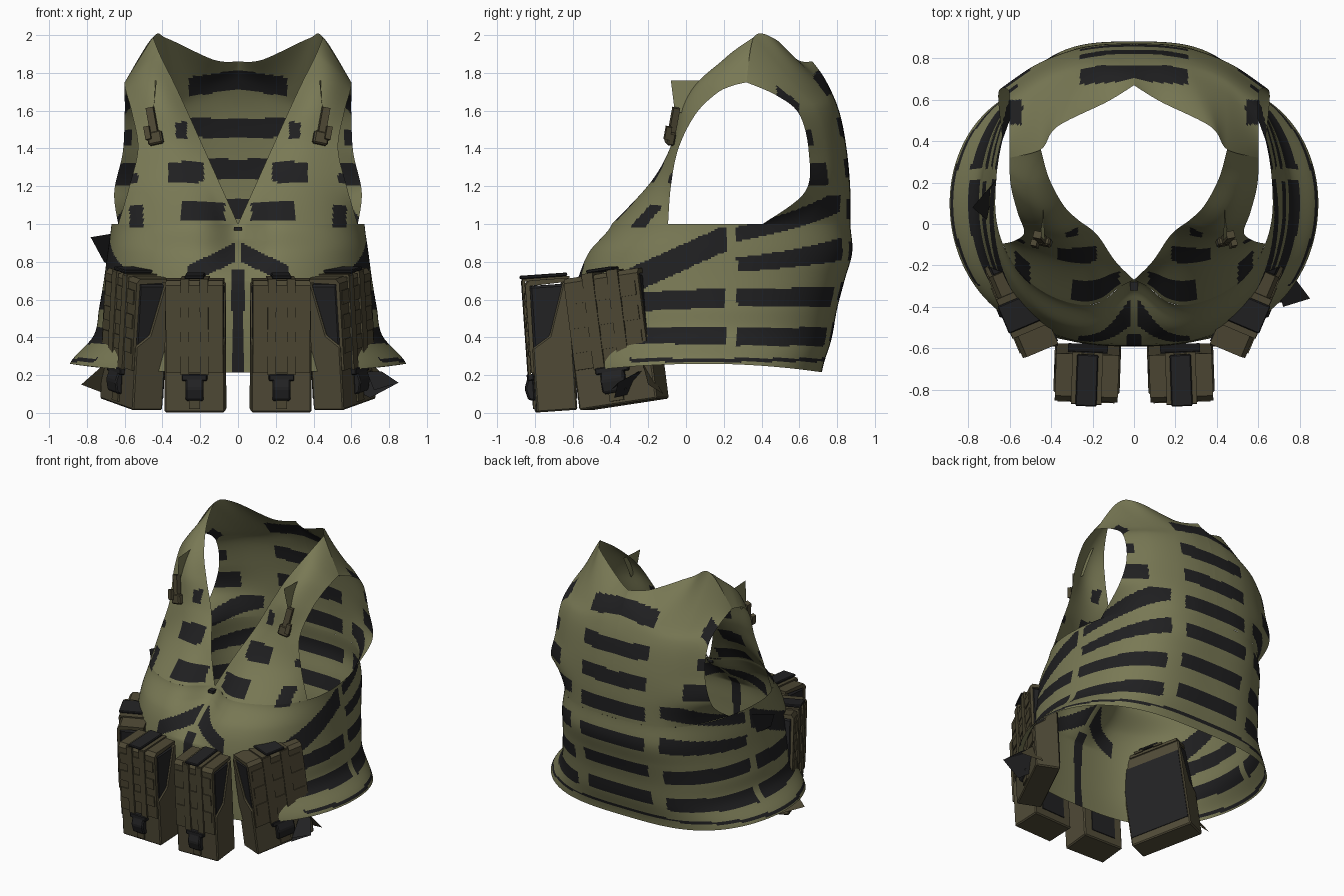
import bpy, bmesh
from math import sin, cos, radians, pi, exp
from mathutils import Vector, Matrix

if "Cube" in bpy.data.objects:
    bpy.data.objects.remove(bpy.data.objects["Cube"], do_unlink=True)


def material(name, rgb):
    m = bpy.data.materials.new(name)
    m.use_nodes = True
    m.diffuse_color = (*rgb, 1)
    m.node_tree.nodes["Principled BSDF"].inputs["Base Color"].default_value = (*rgb, 1)
    return m


OLIVE = material("olive cloth", (0.19, 0.19, 0.09))
BLACK = material("black stripe", (0.014, 0.014, 0.015))
BROWN = material("brown webbing", (0.075, 0.064, 0.034))
DRAB = material("drab pocket", (0.08, 0.069, 0.038))
METAL = material("dark plastic", (0.016, 0.016, 0.017))


def finish(name, bm, mats, smooth=False):
    me = bpy.data.meshes.new(name)
    bm.to_mesh(me)
    bm.free()
    for m in mats:
        me.materials.append(m)
    for p in me.polygons:
        p.use_smooth = smooth
    ob = bpy.data.objects.new(name, me)
    bpy.context.collection.objects.link(ob)
    return ob


def spline(pts, t):
    """Smooth curve through the points, t from 0 to 1."""
    n = len(pts) - 1
    i = min(int(t * n), n - 1)
    f = t * n - i
    a, b, c, d = (pts[max(0, min(n, i + k))] for k in (-1, 0, 1, 2))
    return b + ((c - a) * f + (a * 2 - b * 5 + c * 4 - d) * f * f
                + (b * 3 - a - c * 3 + d) * f ** 3) * 0.5


# ---- Stripe pattern ----
CHEST_PATCHES = [(0.18, 0.37, 1.22, 1.33), (0.27, 0.33, 1.45, 1.54), (0.5, 0.575, 0.98, 1.1),
                 (0.07, 0.3, 1.02, 1.12), (0, 0.032, 0.2, 0.76), (0.53, 0.57, 1.22, 1.27)]


def is_stripe(p):
    x, y, z = p
    if z < 0.34 and y > -0.3:                      # hem
        return 0.27 < z < 0.29
    if y > 0.27:
        if x < 0.26:                               # centre back
            arch = 0.04 * (1 - x / 0.26) if z > 1.6 else 0
            return z < 1.82 and (z - arch - 0.378) % 0.216 < 0.102
        if z > 1.15:                               # patches beside the armhole
            rear = y > 0.62 and (x > 0.5 and 1.2 < z < 1.32 or x > 0.56 and 1.42 < z < 1.5)
            return rear or (0.48 < y < 0.6 and abs(z - 2.084 + 0.8 * y) < 0.035)
        rise = max(0, z - 0.65) * 0.9 * (y - 0.6)  # rear sides
        return x > 0.36 and (z - rise - 0.355) % 0.21 < 0.097
    if y > -0.4 and x > 0.45 and z < 0.98:         # front sides
        if y > 0.21:
            return False
        return (abs(z - 0.41) < 0.045 or abs(z - 0.6 - 0.05 * y) < 0.05
                or abs(z - 0.83 - 0.45 * y) < 0.07)
    if y < 0.05:                                   # chest
        if 0.015 < x < 0.27 and abs(z - 0.86 + 0.5 * x) < 0.05:
            return True
        return any(a < x < b and c < z < d for a, b, c, d in CHEST_PATCHES)
    return False


def cloth(name, f, nu, nv):
    """Half panel from a surface function, striped and mirrored."""
    bm = bmesh.new()
    grid = [[bm.verts.new(f(i / nu, j / nv)) for i in range(nu + 1)] for j in range(nv + 1)]
    for j in range(nv):
        for i in range(nu):
            face = bm.faces.new((grid[j][i], grid[j][i + 1], grid[j + 1][i + 1], grid[j + 1][i]))
            face.material_index = int(is_stripe(face.calc_center_median()))
    bmesh.ops.recalc_face_normals(bm, faces=bm.faces)
    ob = finish(name, bm, (OLIVE, BLACK), True)
    mod = ob.modifiers.new("mirror", "MIRROR")
    mod.merge_threshold = 0.002


def loft(name, rows, nu, nv):
    cloth(name, lambda u, v: spline([spline(c, v) for c in zip(*rows)], u), nu, nv)


# ---- Lower body band: half width, front y, back y at even heights ----
BAND = [Vector(r) for r in ((0.89, -0.58, 0.72), (0.765, -0.59, 0.77), (0.735, -0.59, 0.8),
                            (0.71, -0.58, 0.84), (0.69, -0.53, 0.88), (0.67, -0.41, 0.87))]


def band(u, v):
    # even spacing along the squarish section, front then back
    a = pi / 2 * (2 * u) ** 1.45 if u < 0.5 else pi - pi / 2 * (2 - 2 * u) ** 1.45
    width, front, back = spline(BAND, v)
    z = 0.26 + 0.74 * v - 0.045 * cos(a) ** 2 * (1 - v) ** 4
    x = width * max(0, sin(a)) ** (0.63 if u > 0.5 else 0.7)
    y = 0.1 - ((0.1 - front) if u < 0.5 else (back - 0.1)) * cos(a)
    if u < 0.5:                                    # hollow between the chest halves
        y += 0.14 * exp(-(x / 0.13) ** 2) * max(0, min(1, (v - 0.6) * 3.5))
    return Vector((x, y, z))


cloth("lower_body", band, 210, 80)

# ---- Front straps: inner edge, outer edge, bulge ----
STRAP = [((0.09, -0.18, 1.2), (0.575, -0.08, 1.2), 0.05),
         ((0.18, -0.05, 1.4), (0.53, -0.04, 1.4), 0.035),
         ((0.27, 0.02, 1.6), (0.56, 0.05, 1.58), 0.06),
         ((0.34, 0.09, 1.75), (0.59, 0.16, 1.69), 0.06),
         ((0.41, 0.22, 1.89), (0.6, 0.24, 1.73), 0.04),
         ((0.45, 0.36, 1.99), (0.6, 0.32, 1.75), 0.0)]
N = 10
strap_rows = [[band(0.41 * k / N, 1) for k in range(N + 1)]]
for inner, outer, bulge in STRAP:
    strap_rows.append([Vector(inner).lerp(Vector(outer), k / N)
                       + Vector((0, -1, 0.4)) * bulge * sin(pi * k / N) for k in range(N + 1)])
loft("front_strap", strap_rows, 50, 90)

# ---- Upper back: centre y and z, then armhole edge ----
BACK = [(0.87, 1.18, 0.655, 0.63, 1.17), (0.85, 1.4, 0.61, 0.65, 1.38),
        (0.81, 1.6, 0.6, 0.6, 1.58), (0.74, 1.76, 0.6, 0.48, 1.68)]
NECK = [(0, 0.67, 1.86), (0.13, 0.59, 1.87), (0.37, 0.47, 1.98), (0.45, 0.36, 1.99), (0.6, 0.32, 1.75)]
back_rows = [[band(1 - 0.406 * k / 4, 1) for k in range(5)]]
for cy, cz, ox, oy, oz in BACK:
    back_rows.append([Vector((ox * t, cy + (oy - cy) * t ** 2.6, cz + (oz - cz) * t))
                      for t in (k / 4 for k in range(5))])
back_rows.append([Vector(p) for p in NECK])
loft("upper_back", back_rows, 80, 90)


# ---- Hard parts ----
def prism(name, profile, width, mat, M=Matrix(), x=0, bevel=0.0):
    """Side profile (y, z) extruded across x."""
    bm = bmesh.new()
    face = bm.faces.new([bm.verts.new((x - width / 2, y, z)) for y, z in profile])
    new = bmesh.ops.extrude_face_region(bm, geom=[face])["geom"]
    bmesh.ops.translate(bm, vec=(width, 0, 0), verts=[v for v in new if isinstance(v, bmesh.types.BMVert)])
    bmesh.ops.recalc_face_normals(bm, faces=bm.faces)
    if bevel:
        bmesh.ops.bevel(bm, geom=bm.edges[:], offset=bevel, segments=1, affect="EDGES")
    bm.transform(M)
    finish(name, bm, (mat,))


def block(name, y0, y1, z0, z1, width, mat, M, x=0, bevel=0.0):
    prism(name, [(y0, z0), (y1, z0), (y1, z1), (y0, z1)], width, mat, M, x, bevel)


def plate(name, pts, mat):
    bm = bmesh.new()
    bm.faces.new([bm.verts.new(p) for p in pts])
    finish(name, bm, (mat,))


def pouch(label, M, w, back_width):
    prism(label + "_pocket", [(-0.115, 0), (0.1, 0), (0.1, 0.68), (0.07, 0.68), (-0.02, 0.4), (-0.115, 0.34)],
          w, DRAB, M, bevel=0.008)
    block(label + "_back_panel", 0.098, 0.106, 0.06, 0.6, w * back_width, METAL, M)
    for k in (-1, 0, 1):
        block(label + "_magazine", -0.108, 0.085, 0.2, 0.67, w * 0.31, METAL, M, k * w * 0.32, 0.012)
    prism(label + "_flap", [(-0.13, 0.21), (-0.11, 0.21), (-0.105, 0.67), (0.1, 0.68), (0.1, 0.7), (-0.105, 0.7), (-0.13, 0.675)],
          w * 0.95, BROWN, M)
    for z in (0.3, 0.43, 0.56):
        block(label + "_webbing", -0.137, -0.128, z, z + 0.075, w * 0.86, BROWN, M)
    for s in (-1, 1):
        block(label + "_strap", -0.143, -0.128, 0.2, 0.7, w * 0.14, BROWN, M, s * w * 0.16)
        block(label + "_top_strap", -0.14, 0.11, 0.695, 0.71, w * 0.14, BROWN, M, s * w * 0.16)
    block(label + "_top_clip", -0.15, 0.1, 0.71, 0.728, w * 0.32, METAL, M, bevel=0.005)
    prism(label + "_buckle", [(-0.15, 0.07), (-0.115, 0.06), (-0.115, 0.2), (-0.14, 0.2), (-0.165, 0.13)],
          w * 0.3, METAL, M, bevel=0.008)
    block(label + "_buckle_bar", -0.148, -0.115, 0.17, 0.205, w * 0.42, METAL, M, bevel=0.005)
    block(label + "_pull_tab", -0.128, -0.115, 0.02, 0.08, w * 0.18, BROWN, M)


def place(x, y, z, turn, roll, tilt, depth=1.0):
    return (Matrix.Translation((x, y, z)) @ Matrix.Rotation(radians(turn), 4, "Z")
            @ Matrix.Rotation(radians(roll), 4, "Y") @ Matrix.Rotation(radians(tilt), 4, "X")
            @ Matrix.Diagonal((1, depth, 1, 1)))


for s, side in ((1, "left"), (-1, "right")):
    pouch(side + "_front_pouch", place(s * 0.225, -0.68, 0.01, s * 2, 0, 4), 0.32, 0.6)
    pouch(side + "_side_pouch", place(s * 0.56, -0.325, 0.045, s * 67, s * -8, 0, 0.8), 0.45, 0.95)
    # shoulder buckles
    B = place(s * 0.43, -0.08, 1.42, s * 12, s * 12, -8)
    block(side + "_shoulder_buckle", -0.03, 0.01, 0, 0.07, 0.08, BROWN, B, bevel=0.008)
    block(side + "_shoulder_tab", -0.025, 0.01, 0.06, 0.2, 0.04, BROWN, B)
    block(side + "_shoulder_clip", -0.05, -0.02, 0.03, 0.1, 0.03, BROWN, B, s * 0.03)
    # collar flap and side wedge under the armhole
    plate(side + "_collar_flap", [(s * 0.43, -0.08, 1.76), (s * 0.44, 0.1, 1.76), (s * 0.45, 0.0, 1.58), (s * 0.45, -0.06, 1.6)], OLIVE)
    plate(side + "_hip_tab", [(s * 0.66, -0.24, 0.3), (s * 0.83, -0.2, 0.15), (s * 0.7, -0.12, 0.1)], BROWN)

# ---- Loose clips ----
plate("left_hip_clip", [(0.66, -0.2, 0.24), (0.85, -0.36, 0.16), (0.7, -0.38, 0.08), (0.66, -0.3, 0.1)], METAL)
plate("left_hip_clip_top", [(0.68, -0.25, 0.22), (0.76, -0.24, 0.22), (0.85, -0.36, 0.16), (0.72, -0.4, 0.12)], METAL)
plate("right_arm_flap", [(-0.78, 0.08, 0.93), (-0.66, 0.22, 0.95), (-0.68, 0.18, 0.78), (-0.71, 0.02, 0.8)], BLACK)
block("centre_clasp", -0.32, -0.28, 0.965, 0.985, 0.04, METAL, Matrix())
